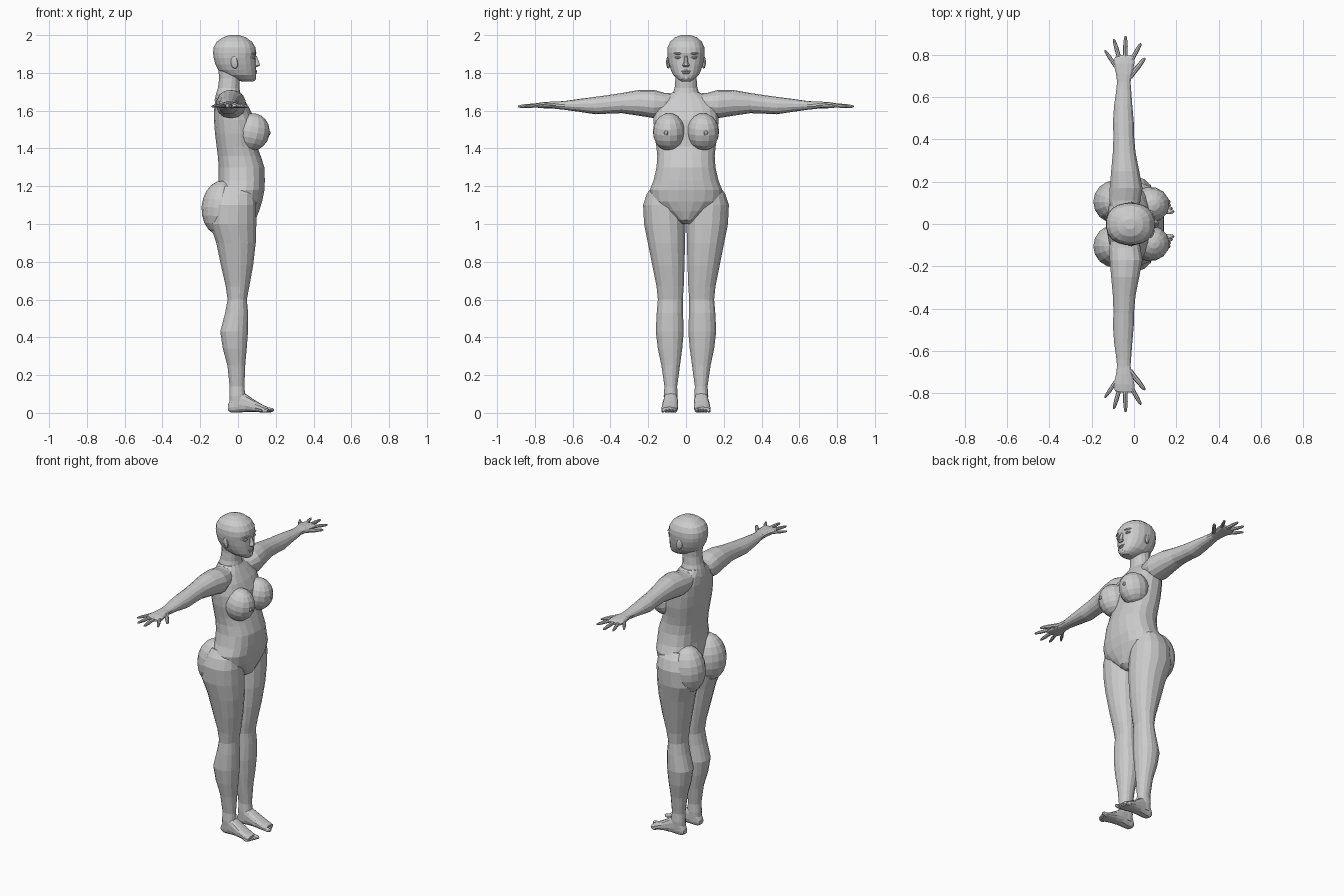
import bpy, bmesh, math
from mathutils import Vector, Matrix


def finish(name, bm, mirror):
    bmesh.ops.recalc_face_normals(bm, faces=bm.faces)
    me = bpy.data.meshes.new(name)
    bm.to_mesh(me)
    bm.free()
    ob = bpy.data.objects.new(name, me)
    bpy.context.collection.objects.link(ob)
    if mirror:
        m = ob.modifiers.new("mirror", 'MIRROR')
        m.use_axis = (False, True, False)
        m.use_mirror_merge = False
    return ob


def loft(name, axis, rings, n=16, power=2.2, mirror=False):
    """Rings are (position on axis, u min, u max, v min, v max)."""
    bm = bmesh.new()
    order = {'z': lambda t, u, v: (u, v, t),
             'y': lambda t, u, v: (u, t, v),
             'x': lambda t, u, v: (t, u, v)}[axis]

    def se(a):
        return math.copysign(abs(a) ** (2 / power), a)
    loops = []
    for t, u0, u1, v0, v1 in rings:
        loop = []
        for i in range(n):
            a = 2 * math.pi * (i + 0.5) / n
            # scaled so that the flat-sided ring still reaches its limits
            k = 1 / se(math.cos(math.pi / n))
            u = (u0 + u1) / 2 + (u1 - u0) / 2 * se(math.cos(a)) * k
            v = (v0 + v1) / 2 + (v1 - v0) / 2 * se(math.sin(a)) * k
            loop.append(bm.verts.new(order(t, u, v)))
        loops.append(loop)
    for a, b in zip(loops, loops[1:]):
        for i in range(n):
            j = (i + 1) % n
            bm.faces.new((a[i], a[j], b[j], b[i]))
    bm.faces.new(loops[0])
    bm.faces.new(loops[-1])
    return finish(name, bm, mirror)


def ball(name, centre, radii, seg=14, rows=9, turn=(0, 0, 0), mirror=True):
    bm = bmesh.new()
    mat = Matrix.Translation(centre)
    for ang, ax in zip(turn, 'XYZ'):
        mat = mat @ Matrix.Rotation(math.radians(ang), 4, ax)
    mat = mat @ Matrix.Diagonal((*radii, 1))
    bmesh.ops.create_uvsphere(bm, u_segments=seg, v_segments=rows, radius=1, matrix=mat)
    return finish(name, bm, mirror)


def digit(name, a, b, r0, r1, n=8):
    """Tapered finger with a rounded tip."""
    bm = bmesh.new()
    a, b = Vector(a), Vector(b)
    d = b - a
    rot = d.to_track_quat('Z', 'Y')
    loops = []
    for t, r in ((0, r0), (0.45, r0 * 0.9), (0.55, r0 * 0.95), (0.9, r1), (1, r1 * 0.45)):
        loops.append([bm.verts.new(a + d * t + rot @ Vector((
            r * math.cos(2 * math.pi * i / n), r * math.sin(2 * math.pi * i / n), 0)))
            for i in range(n)])
    for p, q in zip(loops, loops[1:]):
        for i in range(n):
            bm.faces.new((p[i], p[(i + 1) % n], q[(i + 1) % n], q[i]))
    bm.faces.new(loops[-1])
    bm.faces.new(loops[0])
    return finish(name, bm, True)


def sym(rows):
    return [(z, x0, x1, -h, h) for z, x0, x1, h in rows]


# Head: skull, face and jaw
loft("head", 'z', sym([
    (1.755, 0.02, 0.08, 0.025), (1.768, -0.03, 0.093, 0.045),
    (1.79, -0.075, 0.095, 0.068), (1.815, -0.105, 0.095, 0.08),
    (1.845, -0.12, 0.094, 0.09), (1.88, -0.129, 0.092, 0.097),
    (1.905, -0.132, 0.097, 0.099), (1.935, -0.129, 0.092, 0.097),
    (1.965, -0.113, 0.074, 0.084), (1.988, -0.08, 0.042, 0.058),
    (2.0, -0.045, 0.005, 0.024)]), n=20, power=2.3)
loft("nose", 'z', sym([
    (1.832, 0.08, 0.103, 0.014), (1.84, 0.075, 0.117, 0.019),
    (1.855, 0.075, 0.113, 0.012), (1.89, 0.075, 0.099, 0.008)]), n=8)
ball("eye", (0.078, 0.04, 1.882), (0.016, 0.019, 0.009), 10, 6)
ball("brow", (0.082, 0.042, 1.903), (0.014, 0.026, 0.006), 8, 6, (0, 0, 18))
ball("upper_lip", (0.091, 0, 1.809), (0.011, 0.026, 0.006), 10, 6, mirror=False)
ball("lower_lip", (0.09, 0, 1.799), (0.011, 0.022, 0.007), 10, 6, mirror=False)
ball("chin", (0.076, 0, 1.773), (0.022, 0.028, 0.018), 10, 6, mirror=False)
ball("ear", (-0.02, 0.094, 1.855), (0.02, 0.01, 0.033), 10, 7, (0, -12, 20))

# Neck and torso
loft("neck", 'z', sym([
    (1.65, -0.125, 0.03, 0.09), (1.69, -0.116, 0.013, 0.07),
    (1.72, -0.106, 0.007, 0.06), (1.77, -0.1, 0.01, 0.056),
    (1.83, -0.105, 0.02, 0.06)]), n=16)
loft("torso", 'z', sym([
    (1.0, -0.05, 0.06, 0.025), (1.02, -0.08, 0.092, 0.05),
    (1.07, -0.1, 0.112, 0.125), (1.12, -0.11, 0.128, 0.185),
    (1.18, -0.11, 0.14, 0.192), (1.23, -0.102, 0.142, 0.172),
    (1.3, -0.102, 0.14, 0.156), (1.36, -0.107, 0.12, 0.152),
    (1.41, -0.113, 0.102, 0.157), (1.48, -0.122, 0.1, 0.168),
    (1.55, -0.127, 0.09, 0.172), (1.61, -0.126, 0.062, 0.168),
    (1.66, -0.12, 0.032, 0.13), (1.695, -0.113, 0.01, 0.075)]), n=20, power=2.4)
ball("breast", (0.074, 0.09, 1.487), (0.094, 0.086, 0.1), 14, 10, (0, 12, 8))
ball("nipple", (0.163, 0.105, 1.482), (0.01, 0.012, 0.012), 8, 5)
ball("buttock", (-0.088, 0.105, 1.085), (0.105, 0.102, 0.145), 16, 10, (0, 4, 0))

# Legs
loft("leg", 'z', [
    (1.2, -0.1, 0.08, 0.04, 0.178), (1.16, -0.12, 0.09, 0.025, 0.207),
    (1.1, -0.14, 0.096, 0.01, 0.227), (1.0, -0.15, 0.097, 0.003, 0.222),
    (0.9, -0.115, 0.094, 0.005, 0.202), (0.78, -0.09, 0.08, 0.008, 0.178),
    (0.67, -0.065, 0.06, 0.012, 0.156), (0.6, -0.055, 0.047, 0.017, 0.149),
    (0.53, -0.068, 0.053, 0.016, 0.155), (0.43, -0.094, 0.053, 0.012, 0.16),
    (0.34, -0.08, 0.046, 0.02, 0.149), (0.25, -0.056, 0.038, 0.032, 0.13),
    (0.14, -0.044, 0.034, 0.047, 0.114), (0.09, -0.046, 0.038, 0.044, 0.118),
    (0.03, -0.045, 0.04, 0.046, 0.114)], n=16, mirror=True)
loft("foot", 'x', [
    (-0.052, 0.062, 0.1, 0.012, 0.045), (-0.035, 0.052, 0.11, 0.002, 0.08),
    (0.0, 0.046, 0.115, 0.002, 0.12), (0.04, 0.043, 0.12, 0.006, 0.1),
    (0.09, 0.042, 0.126, 0.006, 0.066), (0.135, 0.044, 0.129, 0.002, 0.04),
    (0.16, 0.048, 0.126, 0.003, 0.03)], n=14, power=2.6, mirror=True)
for i in range(5):
    r = 0.013 if i == 0 else 0.0095
    ball("toe_%d" % (i + 1), (0.165 - 0.006 * i, 0.059 + 0.0155 * i, r + 0.002),
         (0.027 - 0.002 * i, r, r), 8, 6)

# Arms and hands, stretched out sideways
loft("arm", 'y', [
    (0.05, -0.1, 0.0, 1.62, 1.69), (0.11, -0.117, 0.03, 1.58, 1.692),
    (0.17, -0.115, 0.04, 1.562, 1.708), (0.25, -0.108, 0.025, 1.575, 1.708),
    (0.34, -0.1, 0.007, 1.588, 1.692), (0.42, -0.097, 0.0, 1.585, 1.68),
    (0.48, -0.1, -0.001, 1.582, 1.672), (0.56, -0.094, -0.008, 1.594, 1.662),
    (0.64, -0.083, -0.014, 1.605, 1.651), (0.69, -0.079, -0.018, 1.61, 1.647)],
    n=14, mirror=True)
loft("palm", 'y', [
    (0.67, -0.08, -0.017, 1.609, 1.648), (0.71, -0.085, -0.008, 1.611, 1.648),
    (0.76, -0.097, 0.002, 1.613, 1.645), (0.79, -0.09, 0.0, 1.616, 1.64),
    (0.798, -0.075, -0.01, 1.62, 1.635)], n=12, power=2.5, mirror=True)
for name, a, b, r in (
        ("thumb", (-0.02, 0.695), (0.052, 0.785), 0.013),
        ("index_finger", (-0.012, 0.775), (0.033, 0.855), 0.011),
        ("middle_finger", (-0.041, 0.78), (-0.04, 0.89), 0.0115),
        ("ring_finger", (-0.067, 0.775), (-0.096, 0.875), 0.011),
        ("little_finger", (-0.086, 0.745), (-0.138, 0.822), 0.01)):
    digit(name, (*a, 1.629), (*b, 1.622), r, r * 0.65)
